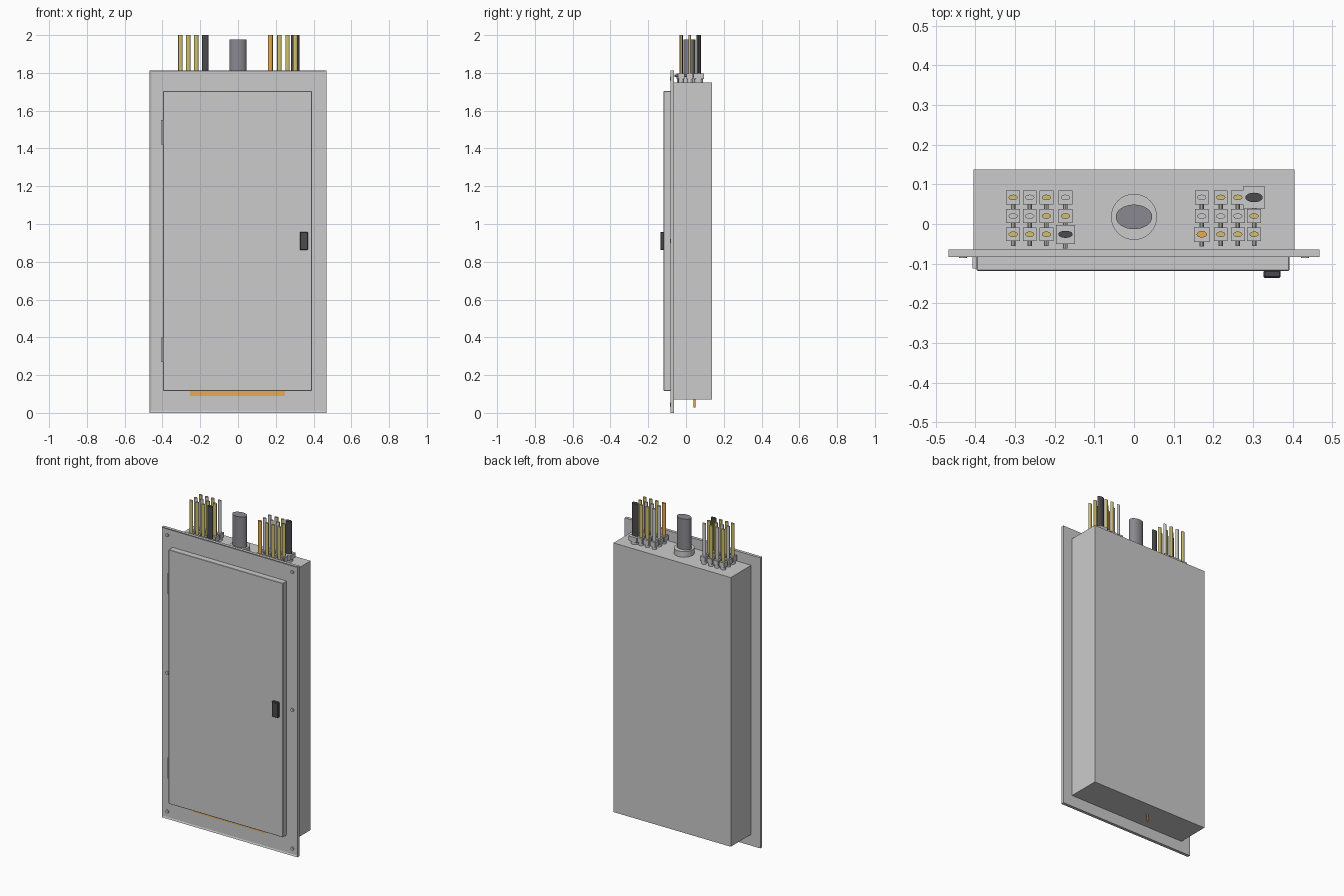
import bpy, bmesh, math
from mathutils import Matrix

if "Cube" in bpy.data.objects:
    bpy.data.objects.remove(bpy.data.objects["Cube"])

MATS = {}
def mat(name, rgb):
    if name not in MATS:
        m = bpy.data.materials.new(name)
        m.diffuse_color = (*rgb, 1)
        m.use_nodes = True
        m.node_tree.nodes["Principled BSDF"].inputs["Base Color"].default_value = m.diffuse_color
        MATS[name] = m
    return MATS[name]

COL = {'Y': ('yellow', (0.62, 0.52, 0.16)), 'W': ('white', (0.8, 0.8, 0.8)),
       'D': ('dark', (0.07, 0.07, 0.075)), 'O': ('orange', (0.8, 0.4, 0.08)),
       'S': ('steel', (0.25, 0.25, 0.28))}

def finish(name, bm, col=None, smooth=False):
    me = bpy.data.meshes.new(name)
    bmesh.ops.recalc_face_normals(bm, faces=bm.faces)
    bm.to_mesh(me)
    bm.free()
    ob = bpy.data.objects.new(name, me)
    bpy.context.collection.objects.link(ob)
    if col:
        me.materials.append(mat(*COL[col]))
    if smooth:
        bpy.ops.object.select_all(action='DESELECT')
        ob.select_set(True)
        bpy.context.view_layer.objects.active = ob
        bpy.ops.object.shade_smooth_by_angle()
    return ob

def add_box(bm, x0, x1, y0, y1, z0, z1):
    m = Matrix.Translation(((x0+x1)/2, (y0+y1)/2, (z0+z1)/2)) @ Matrix.Diagonal((x1-x0, y1-y0, z1-z0, 1))
    return bmesh.ops.create_cube(bm, size=1, matrix=m)

def box(name, *ext, col=None, bevel=0):
    bm = bmesh.new()
    add_box(bm, *ext)
    if bevel:
        bmesh.ops.bevel(bm, geom=bm.edges[:], offset=bevel, segments=1, affect='EDGES')
    return finish(name, bm, col)

def add_tube(bm, x, y, z0, z1, rx, ry, n=20):
    m = Matrix.Translation((x, y, (z0+z1)/2)) @ Matrix.Diagonal((rx, ry, z1-z0, 1))
    bmesh.ops.create_cone(bm, cap_ends=True, segments=n, radius1=1, radius2=1, depth=1, matrix=m)

def tube(name, *a, col=None, n=20):
    bm = bmesh.new()
    add_tube(bm, *a, n=n)
    return finish(name, bm, col, True)

def add_pin(bm, x, y0, y1, z, r, n=16):
    m = Matrix.Translation((x, (y0+y1)/2, z)) @ Matrix.Rotation(math.pi/2, 4, 'X')
    bmesh.ops.create_cone(bm, cap_ends=True, segments=n, radius1=r, radius2=r, depth=abs(y1-y0), matrix=m)

# Enclosure recessed into the wall
box('enclosure', -0.405, 0.405, -0.068, 0.137, 0.07, 1.75)

# Trim plate with a shallow raised rim
bm = bmesh.new()
add_box(bm, -0.468, 0.468, -0.083, -0.064, 0, 1.813)
bm.normal_update()
front = [f for f in bm.faces if f.normal.y < -0.9]
bmesh.ops.inset_region(bm, faces=front, thickness=0.013)
bmesh.ops.translate(bm, verts=front[0].verts, vec=(0, 0.004, 0))
finish('trim_plate', bm)

# Door, hinges and latch
box('door', -0.397, 0.392, -0.118, -0.078, 0.117, 1.703, bevel=0.002)
for i, (z0, z1) in enumerate([(0.27, 0.40), (1.42, 1.55)]):
    box(f'hinge_{i}', -0.408, -0.39, -0.112, -0.078, z0, z1)
box('latch', 0.327, 0.37, -0.136, -0.117, 0.862, 0.957, col='D', bevel=0.003)
box('warning_strip', -0.255, 0.25, -0.0805, -0.078, 0.09, 0.118, col='O')

# Trim screws
for i, z in enumerate([0.045, 0.91, 1.77]):
    for s in (-1, 1):
        bm = bmesh.new()
        add_pin(bm, s*0.432, -0.086, -0.076, z, 0.01)
        finish(f'trim_screw_{i}_{"left" if s < 0 else "right"}', bm, None, True)

# Main conduit with its collar
tube('main_collar', 0, 0.018, 1.745, 1.785, 0.058, 0.058, n=32)
tube('main_cable', 0, 0.018, 1.75, 1.977, 0.046, 0.031, col='S', n=32)

# Branch cables, each clamped in a square connector
YS = (0.067, 0.02, -0.026)
BANKS = {'left': ((-0.305, -0.263, -0.221, -0.173), ('YWYW', 'WWYY', 'YYYD')),
         'right': ((0.171, 0.219, 0.262, 0.303), ('WYYD', 'WWWY', 'OYYY'))}
for side, (xs, rows) in BANKS.items():
    for r, row in enumerate(rows):
        for c, k in enumerate(row):
            x, y = xs[c], YS[r]
            half, rx, ry = 0.0175, 0.0115, 0.007
            if k == 'O':
                half, rx, ry = 0.019, 0.013, 0.008
            if k == 'D':
                half, rx, ry = (0.024, 0.018, 0.009) if side == 'left' else (0.028, 0.022, 0.012)
            bm = bmesh.new()
            add_tube(bm, x, y, 1.745, 1.77, half*0.85, half*0.85)
            add_box(bm, x-half, x+half, y-half, y+half, 1.768, 1.798)
            add_pin(bm, x, y-half-0.012, y, 1.785, 0.006, 10)
            finish(f'connector_{side}_{r}_{c}', bm, None, True)
            tube(f'cable_{side}_{r}_{c}', x, y, 1.75, 2.0, rx, ry, col=k)

# Ground wire out of the bottom
tube('ground_wire', -0.063, 0.045, 0.028, 0.08, 0.005, 0.005, col='O', n=12)
